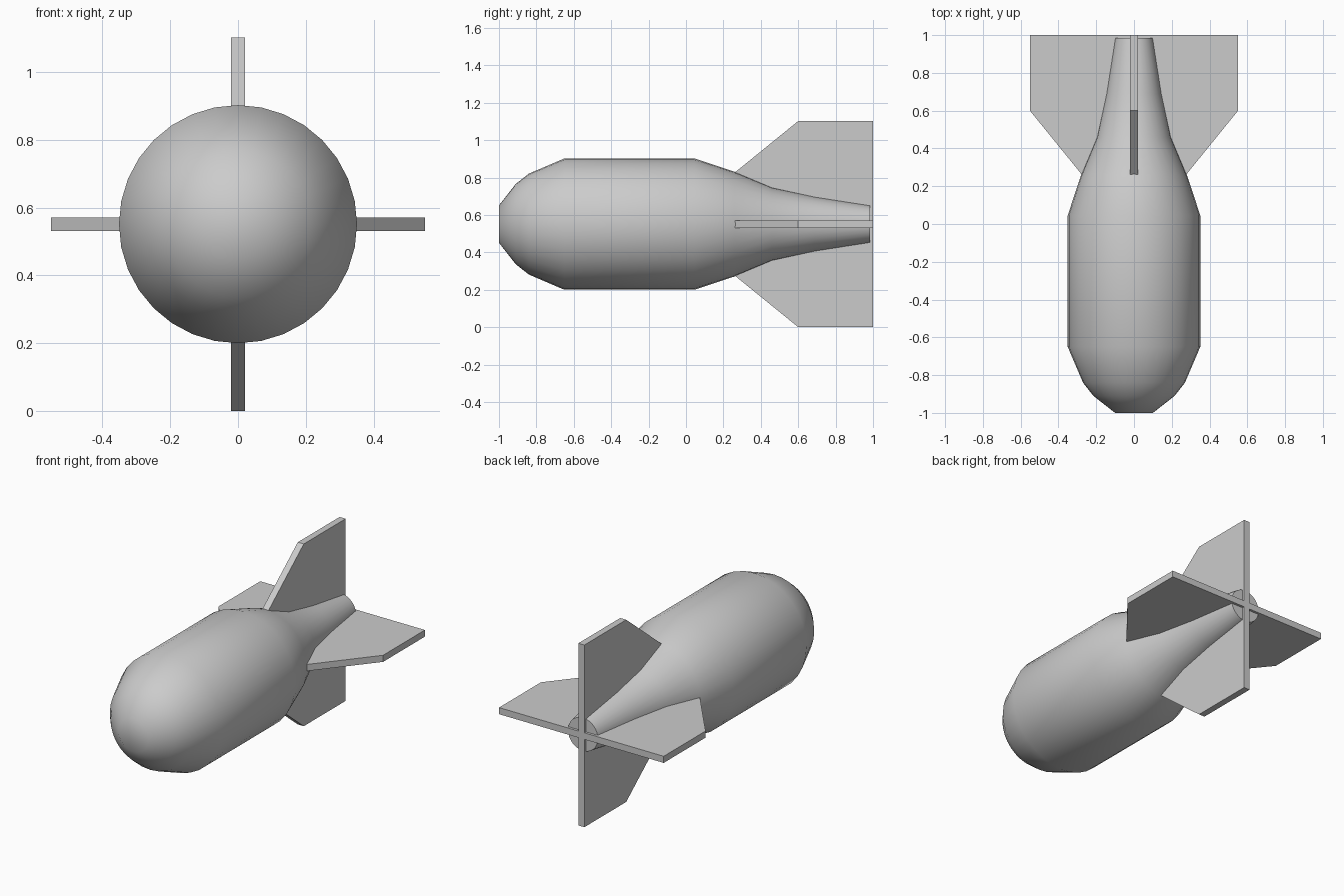
import bpy, bmesh, math
from mathutils import Matrix, Vector

if "Cube" in bpy.data.objects:
    bpy.data.objects.remove(bpy.data.objects["Cube"])

CZ = 0.551  # height of the long axis


def finish(name, bm, smooth=False):
    bmesh.ops.recalc_face_normals(bm, faces=bm.faces)
    mesh = bpy.data.meshes.new(name)
    bm.to_mesh(mesh)
    bm.free()
    ob = bpy.data.objects.new(name, mesh)
    bpy.context.collection.objects.link(ob)
    ob.location.z = CZ
    if smooth:
        bpy.ops.object.select_all(action='DESELECT')
        ob.select_set(True)
        bpy.context.view_layer.objects.active = ob
        bpy.ops.object.shade_smooth_by_angle(angle=math.radians(50))
    return ob


# Body: profile (y, radius) turned about the long axis, with flat end caps
profile = [(-1.0, 0.1), (-0.91, 0.215), (-0.84, 0.27), (-0.65, 0.351), (0.045, 0.351),
           (0.26, 0.28), (0.46, 0.196), (0.69, 0.146), (0.985, 0.1)]
SEG = 32
bm = bmesh.new()
rings = []
for y, r in profile:
    angles = [2 * math.pi * i / SEG for i in range(SEG)]
    rings.append([bm.verts.new((r * math.cos(a), y, r * math.sin(a))) for a in angles])
for a, b in zip(rings, rings[1:]):
    for i in range(SEG):
        j = (i + 1) % SEG
        bm.faces.new((a[i], a[j], b[j], b[i]))
bm.faces.new(rings[0])
bm.faces.new(rings[-1])
finish("body", bm, smooth=True)

# Tail fins: two full-span plates crossing on the axis
half = [(0.26, 0.275), (0.6, 0.551), (1.0, 0.551)]
outline = half + [(y, -h) for y, h in reversed(half)]
T = 0.02  # half thickness
for name, turn in (("vertical_fins", 0), ("horizontal_fins", 90)):
    bm = bmesh.new()
    face = bm.faces.new([bm.verts.new((-T, y, h)) for y, h in outline])
    out = bmesh.ops.extrude_face_region(bm, geom=[face])
    moved = [v for v in out["geom"] if isinstance(v, bmesh.types.BMVert)]
    bmesh.ops.translate(bm, verts=moved, vec=Vector((2 * T, 0, 0)))
    # keep the starting face so the plate is closed
    if not face.is_valid:
        bmesh.ops.holes_fill(bm, edges=bm.edges)
    bm.transform(Matrix.Rotation(math.radians(turn), 4, 'Y'))
    finish(name, bm)
